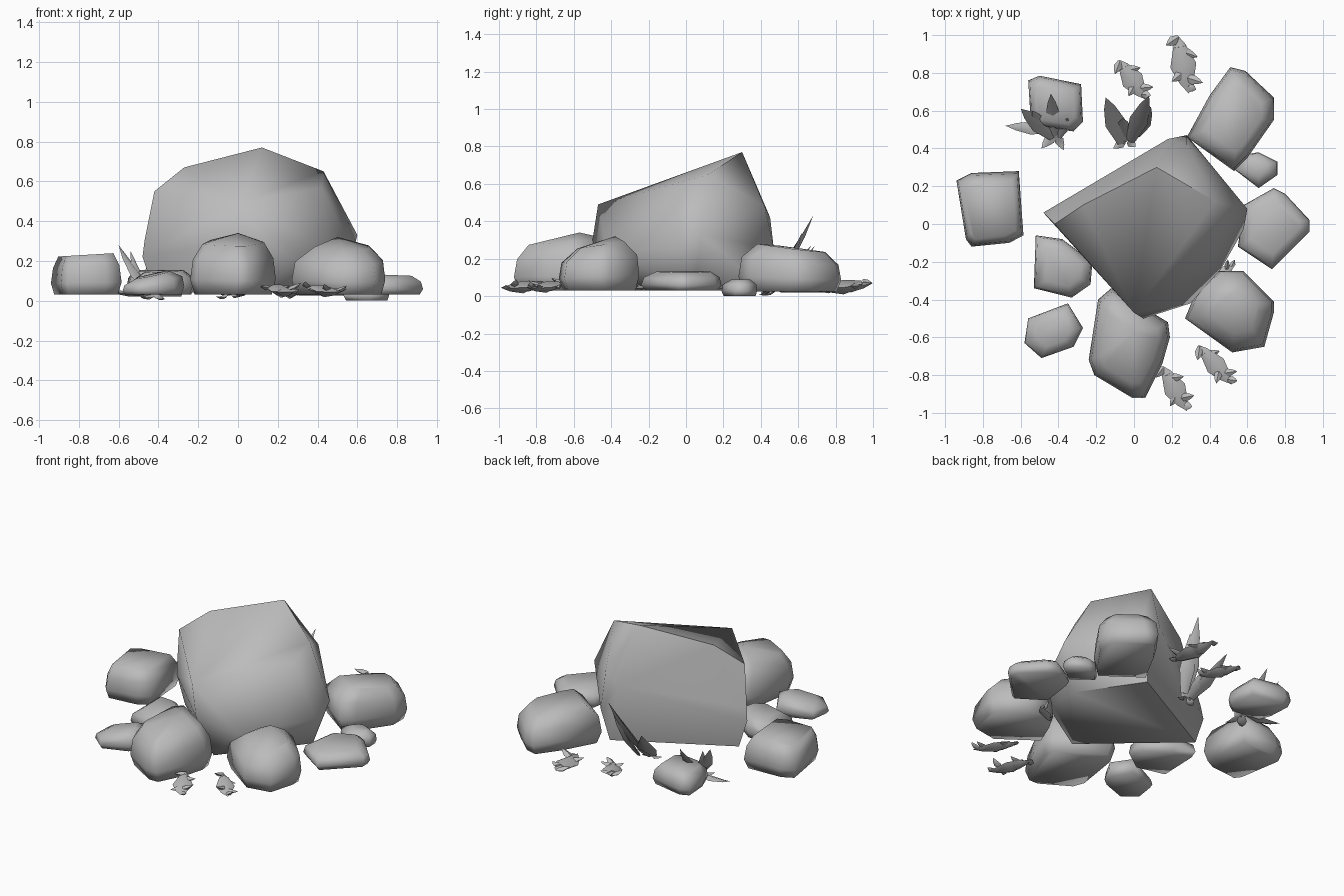
import bpy, bmesh, math, random
from mathutils import Vector

cube = bpy.data.objects.get("Cube")
if cube:
    bpy.data.objects.remove(cube)

stone = bpy.data.materials.new("stone grey")
stone.use_nodes = True
GREY = (0.5, 0.5, 0.5, 1)
stone.diffuse_color = GREY
stone.node_tree.nodes["Principled BSDF"].inputs["Base Color"].default_value = GREY


def finish(name, bm, angle):
    """Turn a bmesh into a shaded object."""
    bmesh.ops.recalc_face_normals(bm, faces=bm.faces)
    mesh = bpy.data.meshes.new(name)
    bm.to_mesh(mesh)
    bm.free()
    mesh.materials.append(stone)
    ob = bpy.data.objects.new(name, mesh)
    bpy.context.collection.objects.link(ob)
    bpy.ops.object.select_all(action='DESELECT')
    bpy.context.view_layer.objects.active = ob
    ob.select_set(True)
    bpy.ops.object.shade_smooth_by_angle(angle=math.radians(angle))


def hull(name, points, angle):
    """Angular stone wrapped around a few corner points."""
    bm = bmesh.new()
    for p in points:
        bm.verts.new(p)
    res = bmesh.ops.convex_hull(bm, input=bm.verts)
    junk = {v for v in res["geom_interior"] if isinstance(v, bmesh.types.BMVert)}
    bmesh.ops.delete(bm, geom=list(junk), context='VERTS')
    bmesh.ops.dissolve_limit(bm, angle_limit=math.radians(4), verts=bm.verts, edges=bm.edges)
    finish(name, bm, angle)


def rock(name, outline, low, high, tilt=(0, 0), crown=0.62, peak=None):
    """Stone from a plan outline: narrow base, full waist, tilted crown, optional peak."""
    c = sum((Vector(p) for p in outline), Vector((0, 0))) / len(outline)
    pts = [peak] if peak else []
    for level, scale in ((0, 0.9), (0.3, 1), (0.7, 0.94), (1, crown)):
        for p in outline:
            d = (Vector(p) - c) * scale
            z = low + (high - low) * level + level * d.dot(Vector(tilt))
            pts.append((c.x + d.x, c.y + d.y, z))
    hull(name, pts, 85)


# Large boulder with a top that rises to the back
hull("boulder", [
    (-0.42, 0.06, 0.04), (0.25, 0.42, 0.04), (0.50, 0.05, 0.04), (0.12, -0.42, 0.04),
    (-0.48, 0.06, 0.22), (-0.47, 0.05, 0.30), (0.28, 0.47, 0.25), (0.18, 0.45, 0.42),
    (0.60, 0.08, 0.33), (0.58, -0.03, 0.25), (0.46, -0.24, 0.25), (0.30, -0.42, 0.22),
    (0.05, -0.50, 0.30), (0.00, -0.47, 0.49), (-0.42, 0.00, 0.55), (-0.27, 0.10, 0.67),
    (0.12, 0.30, 0.77), (0.43, 0.12, 0.65), (0.42, -0.04, 0.57), (0.28, 0.42, 0.48)], 62)

# Surrounding stones
rock("left_stone", [(-.94, .23), (-.86, .27), (-.61, .28), (-.585, -.06), (-.66, -.1),
                    (-.86, -.12), (-.89, -.08)], .03, .23, (.06, 0), .78)
rock("low_left_stone", [(-.52, -.06), (-.38, -.08), (-.22, -.2), (-.23, -.32),
                        (-.33, -.39), (-.53, -.34)], .03, .15, (.05, .05))
rock("small_front_stone", [(-.56, -.5), (-.35, -.42), (-.27, -.55), (-.32, -.65),
                           (-.49, -.71), (-.58, -.63)], .03, .13, (.2, .08), .55)
rock("front_stone", [(-.19, -.4), (-.12, -.34), (.0, -.43), (.18, -.52), (.19, -.6),
                     (.15, -.74), (.06, -.92), (-.01, -.92), (-.21, -.8), (-.24, -.72)],
     .03, .29, (0, .08), .72, (0, -.57, .34))
rock("front_side_stone", [(.27, -.5), (.34, -.33), (.45, -.25), (.58, -.25), (.74, -.41),
                          (.74, -.47), (.69, -.65), (.52, -.68)], .03, .275, (0, .15), .58,
     (.5, -.38, .32))
rock("flat_side_stone", [(.55, -.12), (.58, .1), (.74, .19), (.8, .16), (.93, .02),
                         (.93, -.04), (.73, -.24)], .03, .13, (-.04, 0), .68)
rock("back_stone", [(.28, .46), (.4, .68), (.51, .83), (.59, .81), (.74, .67), (.74, .55),
                    (.6, .35), (.53, .28)], .025, .255, (-.03, -.12), .66)
rock("pebble", [(.53, .29), (.6, .37), (.66, .38), (.76, .33), (.76, .26), (.66, .19)],
     0, .09, (0, 0), .5)
rock("back_left_stone", [(-.56, .76), (-.5, .785), (-.28, .74), (-.27, .54), (-.32, .49),
                         (-.52, .52), (-.55, .6)], .02, .15, (0, .03), .72)


def blade(bm, base, tip, width, bend=0.0, depth=0.4):
    """Pointed leaf with a ridged diamond section."""
    base, tip = Vector(base), Vector(tip)
    run = tip - base
    side = run.cross(Vector((0, 0, 1)))
    side = side.normalized() if side.length > 1e-4 else Vector((1, 0, 0))
    thick = side.cross(run).normalized()
    rings = []
    for t, w in ((0, 0.5), (0.4, 1), (0.75, 0.55)):
        mid = base + run * t - thick * bend * math.sin(math.pi * t)
        offsets = (side * w, thick * w * depth, -side * w, -thick * w * depth)
        rings.append([bm.verts.new(mid + o * width / 2) for o in offsets])
    end = bm.verts.new(tip)
    bm.faces.new(rings[0])
    for i in range(4):
        j = (i + 1) % 4
        for a, b in zip(rings, rings[1:]):
            bm.faces.new((a[i], a[j], b[j], b[i]))
        bm.faces.new((rings[-1][i], rings[-1][j], end))


def plant(name, blades):
    bm = bmesh.new()
    for base, tip, width in blades:
        blade(bm, base, tip, width, 0.015)
    finish(name, bm, 60)


# Upright leafy tufts behind the boulder
plant("left_tuft", [
    ((-.43, .46, .03), (-.60, .61, .28), .09), ((-.42, .47, .04), (-.44, .69, .27), .08),
    ((-.40, .46, .03), (-.35, .56, .17), .06), ((-.45, .50, .04), (-.68, .52, .06), .07),
    ((-.46, .49, .04), (-.54, .60, .25), .06), ((-.42, .48, .04), (-.49, .40, .02), .06),
    ((-.41, .47, .04), (-.37, .39, .01), .05)])
plant("back_tuft", [
    ((-.06, .43, .03), (-.15, .67, .27), .11), ((-.02, .44, .03), (.08, .68, .43), .10),
    ((.01, .47, .03), (.09, .62, .34), .09), ((-.05, .45, .03), (-.06, .56, .18), .09),
    ((-.05, .44, .04), (-.11, .40, .02), .05), ((-.03, .44, .04), (.01, .41, .03), .05)])


def sprig(name, start, end, width, seed):
    """Crumpled low sprig: a chunky body with a few crooked shoots."""
    rng = random.Random(seed)
    a, b = Vector((*start, .07)), Vector((*end, .045))
    run = b - a
    side = Vector((-run.y, run.x, 0)).normalized()
    bm = bmesh.new()
    blade(bm, a + run * .2, b, width, .01, .55)
    blade(bm, a + run * .65, a, width * .8, .01, .55)
    for along, reach in ((.12, -.5), (.35, .6), (.7, -.55), (.8, .6), (.95, .3)):
        root = a + run * (along - .08)
        tip = a + run * (along + rng.uniform(0, .1)) + side * width * reach
        tip.z = rng.uniform(.04, .1)
        blade(bm, root, tip, width * .38, .005, .6)
    finish(name, bm, 60)


# Small sprigs lying on the ground
for n, (start, end, width) in enumerate([
        ((-.08, .87), (.06, .66), .12), ((.23, 1.0), (.29, .69), .14),
        ((.34, -.64), (.52, -.85), .11), ((.15, -.75), (.28, -.99), .12),
        ((.36, -.33), (.54, -.21), .07)]):
    sprig("sprig_%d" % (n + 1), start, end, width, n)
